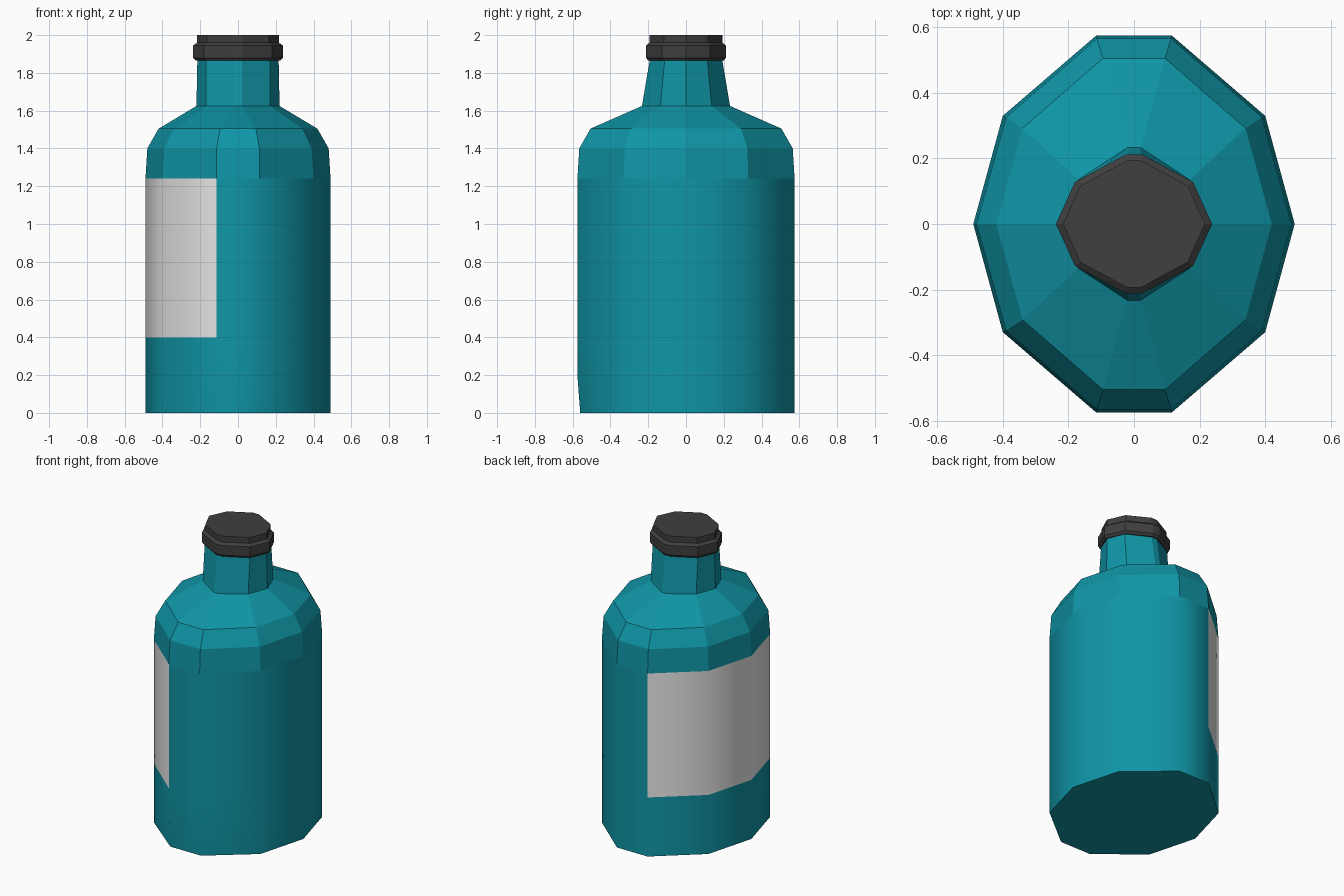
import bpy, bmesh

if "Cube" in bpy.data.objects:
    bpy.data.objects.remove(bpy.data.objects["Cube"])


def material(name, rgb):
    m = bpy.data.materials.new(name)
    m.diffuse_color = (*rgb, 1)
    m.use_nodes = True
    m.node_tree.nodes["Principled BSDF"].inputs["Base Color"].default_value = m.diffuse_color
    return m


TEAL = material("teal glass", (0.005, 0.30, 0.38))
PAPER = material("pale label", (0.8, 0.8, 0.8))
BLACK = material("black cap", (0.05, 0.05, 0.05))


def decagon(z, a, b, c):
    """Ten-sided ring: a = end corner, b = diagonal corner (both mirrored), c = side x."""
    q = [(c, 0), b, a]
    half = q + [(-x, y) for x, y in reversed(q)]
    pts = half + [(x, -y) for x, y in reversed(half[1:-1])]
    return [(x, y, z) for x, y in pts]


def loft(name, rings, mats):
    """Skin a stack of rings and close both ends."""
    bm = bmesh.new()
    rows = [[bm.verts.new(p) for p in r] for r in rings]
    n = len(rows[0])
    for lo, hi in zip(rows, rows[1:]):
        for i in range(n):
            j = (i + 1) % n
            bm.faces.new((lo[i], lo[j], hi[j], hi[i]))
    bm.faces.new(rows[0][::-1])
    bm.faces.new(rows[-1])
    bm.normal_update()
    me = bpy.data.meshes.new(name)
    ob = bpy.data.objects.new(name, me)
    bpy.context.collection.objects.link(ob)
    for m in mats:
        me.materials.append(m)
    return bm, ob


# Bottle: straight wall, bevelled shoulder and tapered neck
wall = ((0.115, 0.575), (0.4, 0.33), 0.49)
rings = [decagon(z, *wall) for z in (0, 0.2, 0.4, 1.24)]
rings[0] = [(x, -0.56 if y < -0.5 else y, z) for x, y, z in rings[0]]
rings += [
    decagon(1.40, (0.113, 0.565), (0.39, 0.325), 0.48),
    decagon(1.505, (0.095, 0.505), (0.34, 0.292), 0.42),
    decagon(1.625, (0.02, 0.233), (0.17, 0.135), 0.22),
    decagon(1.88, (0.02, 0.19), (0.17, 0.112), 0.215),
]
bm, bottle = loft("bottle", rings, [TEAL, PAPER])
for f in bm.faces:
    c = f.calc_center_median()
    is_wall = c.z < 1.24 and abs(f.normal.z) < 0.5
    f.smooth = is_wall
    # Label wraps the whole left side
    if is_wall and c.z > 0.4 and c.x < -0.12:
        f.material_index = 1
for e in bm.edges:
    z0, z1 = (v.co.z for v in e.verts)
    if abs(z0 - z1) < 1e-5 and (z0 < 0.01 or z0 > 1.2):
        e.smooth = False
bm.to_mesh(bottle.data)
bm.free()

# Cap: wide band with chamfers and a smaller top disc
cap_profile = [(1.865, 0.94), (1.88, 1), (1.945, 1), (1.96, 0.91), (2.0, 0.91)]
cap_rings = [decagon(z, (0.025 * s, 0.212 * s), (0.18 * s, 0.128 * s), 0.238 * s)
             for z, s in cap_profile]
bm, cap = loft("cap", cap_rings, [BLACK])
bm.to_mesh(cap.data)
bm.free()
